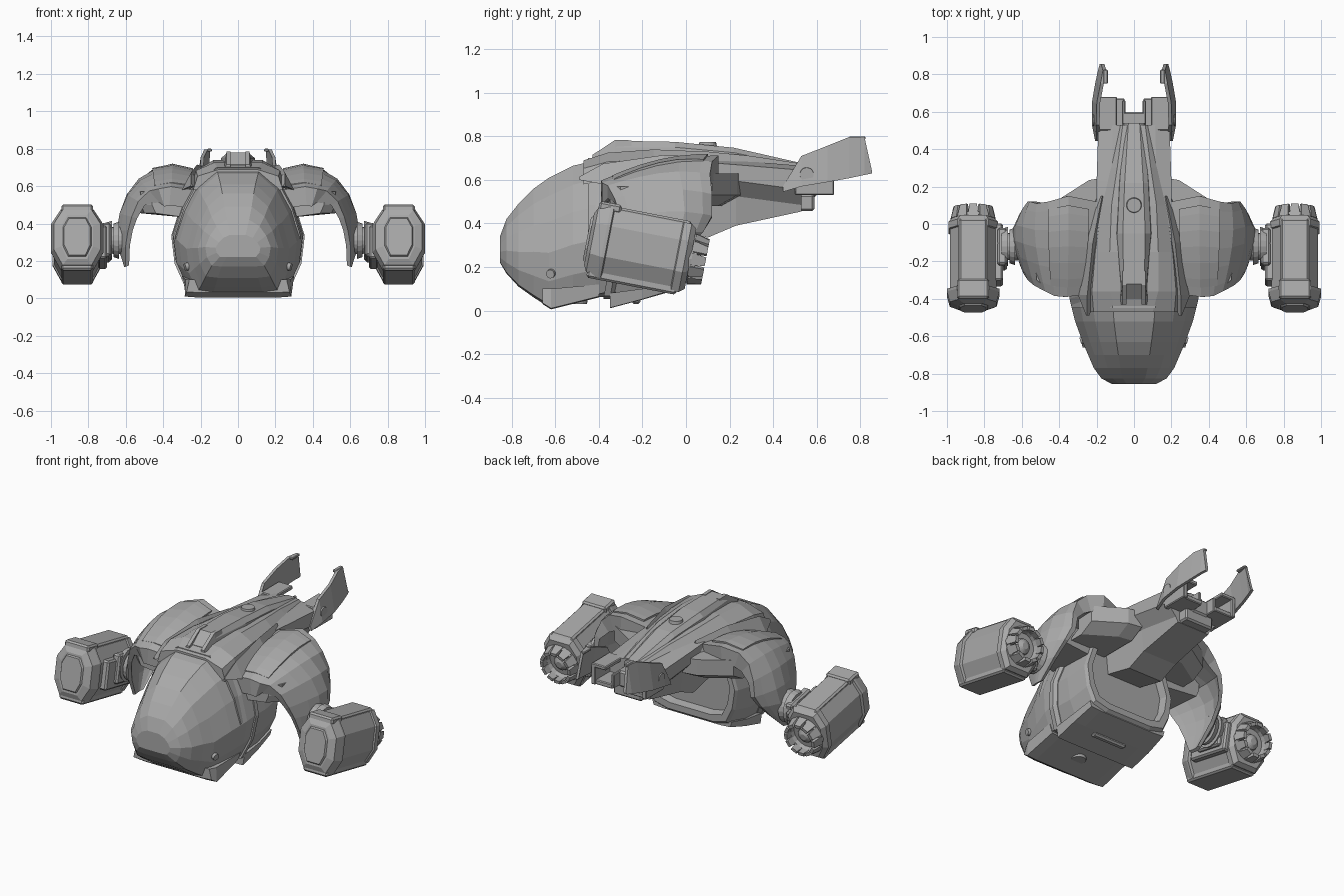
import bpy, bmesh, math
from mathutils import Vector, Matrix

if "Cube" in bpy.data.objects:
    bpy.data.objects.remove(bpy.data.objects["Cube"], do_unlink=True)

grey = bpy.data.materials.new("hull grey")
grey.use_nodes = True
grey.diffuse_color = (0.4, 0.4, 0.4, 1)
grey.node_tree.nodes["Principled BSDF"].inputs["Base Color"].default_value = (0.4, 0.4, 0.4, 1)


def finish(name, bm, mirror=False, matrix=None):
    if matrix:
        bm.transform(matrix)
    bmesh.ops.recalc_face_normals(bm, faces=bm.faces)
    me = bpy.data.meshes.new(name)
    bm.to_mesh(me)
    bm.free()
    me.materials.append(grey)
    ob = bpy.data.objects.new(name, me)
    bpy.context.collection.objects.link(ob)
    if mirror:
        ob.modifiers.new("Mirror", 'MIRROR')


def loft(name, rings, mirror=False, matrix=None):
    """Skin a list of equal-length closed rings."""
    bm = bmesh.new()
    vs = [[bm.verts.new(p) for p in r] for r in rings]
    n = len(vs[0])
    for a, b in zip(vs, vs[1:]):
        for i in range(n):
            bm.faces.new((a[i], a[(i + 1) % n], b[(i + 1) % n], b[i]))
    bm.faces.new(vs[0])
    bm.faces.new(vs[-1])
    finish(name, bm, mirror, matrix)


def box(name, lo, hi, mirror=False, matrix=None, bevel=0.01):
    bm = bmesh.new()
    bmesh.ops.create_cube(bm, size=1)
    lo, hi = Vector(lo), Vector(hi)
    bm.transform(Matrix.Translation((lo + hi) / 2) @ Matrix.Diagonal((*(hi - lo), 1)))
    bmesh.ops.bevel(bm, geom=bm.edges[:], offset=bevel, segments=1, affect='EDGES')
    finish(name, bm, mirror, matrix)


def disc(name, at, axis, r, depth, mirror=False):
    bm = bmesh.new()
    bmesh.ops.create_cone(bm, cap_ends=True, segments=20, radius1=r, radius2=r * 0.9, depth=depth)
    rot = Vector((0, 0, 1)).rotation_difference(Vector(axis)).to_matrix().to_4x4()
    finish(name, bm, mirror, Matrix.Translation(at) @ rot)


def sym(half):
    """Close a right-hand half outline by reflecting it in x."""
    return half + [(-x, y, z) for x, y, z in reversed(half)]


# Hull cross-sections as fractions of half width and height
UPPER = [(1, 0.42), (0.86, 0.66), (0.66, 0.86), (0.34, 1)]
SHELL = [(0.5, 0), (0.8, 0.02), (0.95, 0.2)] + UPPER
BARREL = [(0.5, 0), (0.8, 0.04), (0.94, 0.2)] + UPPER


def hull_ring(y, w, zb, zt, grow=1.0, lean=0.0, section=SHELL):
    zm = (zb + zt) / 2
    return sym([(w * fx * grow, y + lean * fz, zm + (zb + (zt - zb) * fz - zm) * grow)
                for fx, fz in section])


# Faceted nose shell with a raked trailing edge
nose = [(-.855, .12, .22, .34), (-.825, .175, .17, .42), (-.77, .215, .11, .49),
        (-.70, .245, .06, .56), (-.63, .275, .015, .61), (-.52, .315, .04, .665)]
loft("nose_shell", [hull_ring(*s) for s in nose]
     + [hull_ring(-.42, .345, .06, .70, 1, .05), hull_ring(-.37, .35, .07, .715, 1, .12)])

# Rear rim of the shell and the cabin barrel behind it, with a recessed rear door
loft("shell_rim", [hull_ring(-.38, .35, .06, .715, 1.02, .12),
                   hull_ring(-.35, .35, .06, .715, 1.02, .12),
                   hull_ring(-.33, .35, .06, .715, 0.97, .12)])
barrel = [(-.45, .335, .065, .70), (-.2, .335, .055, .70), (-.06, .325, .095, .69),
          (-.04, .315, .11, .68), (-.04, .28, .15, .64), (-.09, .27, .16, .63)]
loft("cabin_barrel", [hull_ring(*s, section=BARREL) for s in barrel])

# Belly: keel plate, skids, round hatch and slot
loft("belly_keel", [sym([(.2, -.35, .01), (.28, -.35, .012), (.29, -.35, .08)]),
                    sym([(.2, -.2, .05), (.28, -.2, .052), (.29, -.2, .1)]),
                    sym([(.2, -.06, .09), (.27, -.06, .095), (.28, -.06, .13)])])
loft("chin_skid", [sym([(.2, -.66, .03), (.275, -.66, .035), (.26, -.66, .1)]),
                   sym([(.22, -.62, .005), (.285, -.62, .01), (.28, -.62, .1)]),
                   sym([(.22, -.4, .06), (.28, -.4, .065), (.3, -.4, .12)])])
disc("belly_hatch", (0, -.5, .045), (0, 0, -1), .05, .03)
box("belly_slot", (-.12, -.25, .03), (.12, -.21, .06))
disc("side_cap", (.27, -.62, .17), (1, -.3, -.2), .022, .03, True)

# Raised window frame strips
for name, x0 in (("inner_frame", .06), ("outer_frame", .15)):
    path = [(-.745, .52, .75), (-.63, .605, .9), (-.52, .65, 1), (-.42, .69, 1)]
    loft(name, [[(x0 * k, y, z - .4 * x0), (x0 * k + .012, y, z + .012 - .4 * x0),
                 (x0 * k + .024, y, z - .02 - .4 * x0)] for y, z, k in path], True)


# Roof fairing, ridge and the ridge intake rails
def roof_ring(y, wt, wb, zt, zb):
    return sym([(wb, y, zb), (wb * .9, y, (zt * 2 + zb) / 3), (wt, y, zt)])


roof = [(-.47, .1, .24, .69, .58), (-.36, .13, .25, .725, .60), (-.15, .13, .23, .74, .60),
        (.1, .12, .19, .73, .60), (.3, .09, .15, .71, .60), (.53, .06, .1, .675, .6)]
loft("roof_fairing", [roof_ring(*s) for s in roof])
ridge = [(-.40, .05, .07, .715, .68), (-.32, .055, .075, .78, .69), (-.05, .06, .1, .775, .7),
         (.22, .05, .085, .748, .68), (.54, .03, .06, .675, .63)]
loft("spine_ridge", [roof_ring(*s) for s in ridge])
loft("ridge_intake_rail", [[(.04, y, .69), (.075, y, .69), (.062, y, z), (.04, y, z)]
                           for y, z in ((-.43, .715), (-.325, .784), (-.25, .782))], True)
disc("spine_cap", (0, .1, .765), (0, 0, 1), .042, .02)

# Tapered cheek prongs beside the canopy
loft("cheek_prong", [[(.24, -.49, .60), (.255, -.49, .60), (.25, -.49, .615)],
                     [(.19, -.38, .6), (.30, -.38, .58), (.25, -.38, .675)],
                     [(.17, -.1, .62), (.29, -.1, .62), (.22, -.1, .715)],
                     [(.14, .15, .62), (.2, .15, .62), (.17, .15, .70)]], True)


# Tail boom with lower keel, end prongs and centre block
def boom_ring(y, w, zb, zm, zt):
    return sym([(w * .6, y, zb), (w * .68, y, zm - .07), (w, y, zm), (w, y, zt - .02), (w * .6, y, zt)])


loft("tail_boom", [boom_ring(*s) for s in ((-.1, .2, .38, .61, .71), (.1, .2, .335, .61, .70),
                                           (.23, .2, .39, .595, .69), (.53, .19, .455, .555, .665))])
box("boom_end_block", (-.1, .5, .457), (.1, .59, .535))
box("boom_end_bridge", (-.06, .5, .52), (.06, .6, .62))
for name, lo, hi in (("prong_floor", (.05, .5, .53), (.19, .67, .56)),
                     ("prong_outer_wall", (.165, .5, .53), (.195, .68, .66)),
                     ("prong_inner_wall", (.045, .5, .53), (.065, .66, .62)),
                     ("prong_top", (.09, .5, .64), (.19, .68, .665))):
    box(name, lo, hi, True, bevel=.005)

# Swept tail fins, curved inward toward the tip
fin = [(.445, .545, .57, .19), (.53, .57, .71, .207), (.65, .59, .757, .207),
       (.75, .608, .797, .19), (.82, .623, .797, .175), (.855, .63, .64, .165)]
loft("tail_fin", [[(x, y, zb), (x + .018, y, zb), (x + .012 - (zt - zb) * .12, y, zt),
                   (x - .006 - (zt - zb) * .12, y, zt)] for y, zb, zt, x in fin], True)
box("fin_tip_lug", (.14, .75, .785), (.165, .825, .80), True, bevel=.004)
disc("fin_pivot", (.205, .555, .625), (1, 0, 0), .035, .03, True)


def arch_rings(stations):
    """Rings of a shell bowed across its width: x, z, front y, back y, thickness, front drop, back drop."""
    rings = []
    for i, (x, z, yf, yb, t, front, back) in enumerate(stations):
        a, b = stations[max(i - 1, 0)], stations[min(i + 1, len(stations) - 1)]
        d = Vector((b[0] - a[0], b[1] - a[1])).normalized()
        outer, inner = [], []
        for u in (0, .1, .3, .5, .7, .9, 1):
            drop = front * (1 - u) ** 2 + back * max(0, 2 * u - 1) ** 2
            y = yf + (yb - yf) * u
            outer.append((x + d.y * drop, y, z - d.x * drop))
            inner.append((x + d.y * (drop + t), y, z - d.x * (drop + t)))
        rings.append(outer + inner[::-1])
    return rings


# Shoulder running into the curved fender, with a raised plate on top
loft("shoulder_fender", arch_rings([
    (.2, .675, -.37, .12, .1, .1, 0), (.35, .712, -.39, .15, .1, .115, 0),
    (.46, .695, -.385, .12, .1, .115, .01), (.54, .65, -.36, .11, .08, .1, .03),
    (.61, .565, -.33, .12, .04, .09, .06), (.655, .46, -.30, .12, .03, .09, .09),
    (.668, .36, -.27, .08, .025, .08, .08), (.65, .26, -.24, .0, .025, .05, .05),
    (.61, .165, -.2, -.12, .02, .01, .01)]), True)
loft("shoulder_plate", arch_rings([
    (.24, .695, -.33, .08, .04, .09, 0), (.35, .72, -.34, .1, .04, .1, 0),
    (.46, .704, -.33, .08, .04, .1, .01)]), True)
loft("arm_block", [[(.26, y, .43), (x - .02, y, .455), (x, y, .5), (x, y, .57), (.26, y, .58)]
                   for y, x in ((-.35, .46), (-.3, .52), (-.06, .54))], True)

# Rear arm covers
outline = [(.15, .0), (.15, .25), (.24, .235), (.42, .12), (.42, .0)]
loft("rear_arm_cover", [[(x, y - s, z) for x, y in outline] for z, s in ((.48, .09), (.53, 0), (.63, 0))], True)
box("rear_arm_vent", (.22, .02, .62), (.36, .12, .67), True)

# Engine pods, pitched nose-up
POD = Matrix.Translation((.86, -.2, .28)) @ Matrix.Rotation(math.radians(-11), 4, 'X')


def pod_ring(y, w, h):
    return sym([(w * .62, y, -h), (w, y, -h * .42), (w, y, h * .5), (w * .62, y, h)])


loft("engine_body", [pod_ring(*s) for s in (
    (-.25, .085, .12), (-.235, .125, .15), (-.18, .14, .165), (-.165, .14, .165), (-.16, .125, .155),
    (.16, .125, .155), (.165, .133, .16), (.2, .133, .16), (.225, .11, .14))], True, POD)
loft("engine_front_plate", [pod_ring(-.26, .07, .1), pod_ring(-.245, .08, .11)], True, POD)
for name, lo, hi in (("engine_top_strip", (-.075, -.22, .13), (.075, .2, .17)),
                     ("engine_top_cap", (-.085, -.235, .14), (.085, -.13, .182)),
                     ("engine_bottom_scoop", (-.085, -.23, -.175), (.085, .19, -.13)),
                     ("engine_inner_panel", (-.16, -.12, -.09), (-.11, .19, .09)),
                     ("engine_bracket", (-.18, -.04, -.06), (-.13, .16, .12))):
    box(name, lo, hi, True, POD)


# Nozzle ring, inner cone and teeth
def circle(y, r, n=18):
    return [(r * math.cos(i * math.tau / n), y, r * math.sin(i * math.tau / n)) for i in range(n)]


loft("nozzle_ring", [circle(.2, .12), circle(.25, .115), circle(.25, .09), circle(.21, .08)], True, POD)
loft("nozzle_core", [circle(.2, .06), circle(.24, .045), circle(.255, .02)], True, POD)
for i in range(12):
    turn = Matrix.Rotation(i * math.tau / 12, 4, 'Y')
    loft("nozzle_tooth", [[(-.026, .23, .09), (.026, .23, .09), (.028, .23, .12), (-.028, .23, .12)],
                          [(-.018, .295, .085), (.018, .295, .085), (.02, .295, .105), (-.02, .295, .105)]],
         True, POD @ turn)

# Pivots joining pods to fenders
disc("pivot_shaft", (.675, -.12, .31), (1, 0, 0), .075, .11, True)
disc("pivot_collar", (.69, -.12, .31), (1, 0, 0), .105, .035, True)
disc("pivot_hub", (.65, -.12, .31), (1, 0, 0), .1, .03, True)
